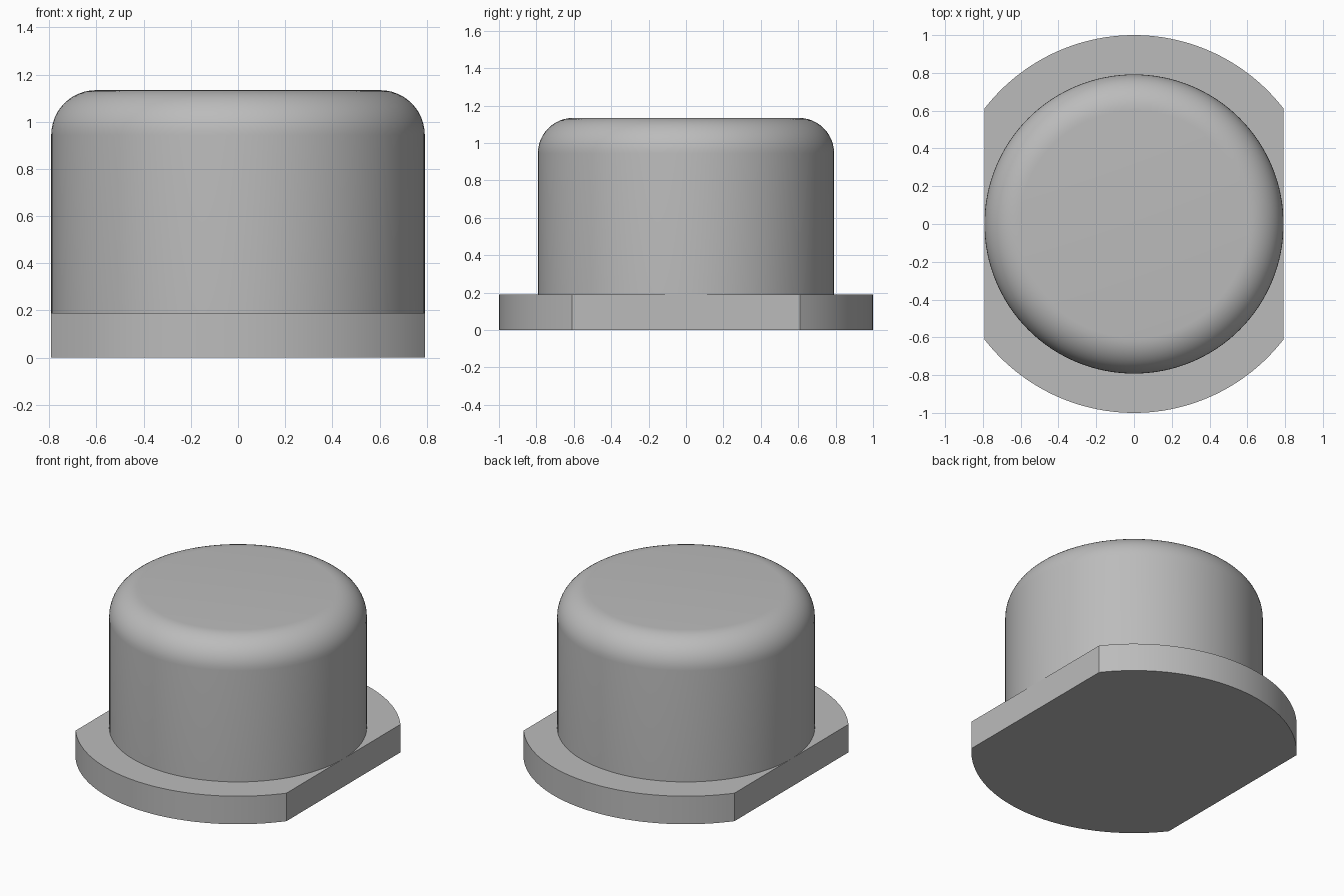
import bpy, bmesh, math

if "Cube" in bpy.data.objects:
    bpy.data.objects.remove(bpy.data.objects["Cube"])

BODY_R, FLANGE_R = 0.792, 1.0
FLANGE_H, TOP, FILLET = 0.19, 1.134, 0.19
SEGMENTS = 128

grey = bpy.data.materials.new("plain grey")
grey.diffuse_color = (0.5, 0.5, 0.5, 1)
grey.use_nodes = True
grey.node_tree.nodes["Principled BSDF"].inputs["Base Color"].default_value = grey.diffuse_color


def finish(name, bm):
    bmesh.ops.recalc_face_normals(bm, faces=bm.faces)
    mesh = bpy.data.meshes.new(name)
    bm.to_mesh(mesh)
    bm.free()
    mesh.materials.append(grey)
    obj = bpy.data.objects.new(name, mesh)
    bpy.context.collection.objects.link(obj)
    bpy.ops.object.select_all(action='DESELECT')
    obj.select_set(True)
    bpy.context.view_layer.objects.active = obj
    bpy.ops.object.shade_smooth_by_angle(angle=math.radians(30))
    return obj


# Flange: disc with two flat sides, extruded upward
bm = bmesh.new()
corner = math.acos(BODY_R / FLANGE_R)
steps = 48
outline = []
for start in (corner, math.pi + corner):
    for i in range(steps + 1):
        a = start + (math.pi - 2 * corner) * i / steps
        outline.append(bm.verts.new((FLANGE_R * math.cos(a), FLANGE_R * math.sin(a), 0)))
base = bm.faces.new(outline)
bottom = bmesh.ops.extrude_face_region(bm, geom=[base], use_keep_orig=True)
bmesh.ops.translate(bm, vec=(0, 0, FLANGE_H),
                    verts=[g for g in bottom["geom"] if isinstance(g, bmesh.types.BMVert)])
finish("flange", bm)

# Button body: round wall with a rounded shoulder and a flat top
profile = [(BODY_R, FLANGE_H)]
for i in range(13):
    a = math.pi / 2 * i / 12
    profile.append((BODY_R - FILLET + FILLET * math.cos(a), TOP - FILLET + FILLET * math.sin(a)))
bm = bmesh.new()
rings = []
for r, z in profile:
    rings.append([bm.verts.new((r * math.cos(2 * math.pi * k / SEGMENTS),
                                r * math.sin(2 * math.pi * k / SEGMENTS), z))
                  for k in range(SEGMENTS)])
for low, high in zip(rings, rings[1:]):
    for k in range(SEGMENTS):
        n = (k + 1) % SEGMENTS
        bm.faces.new((low[k], low[n], high[n], high[k]))
bm.faces.new(rings[-1])
finish("button_body", bm)
